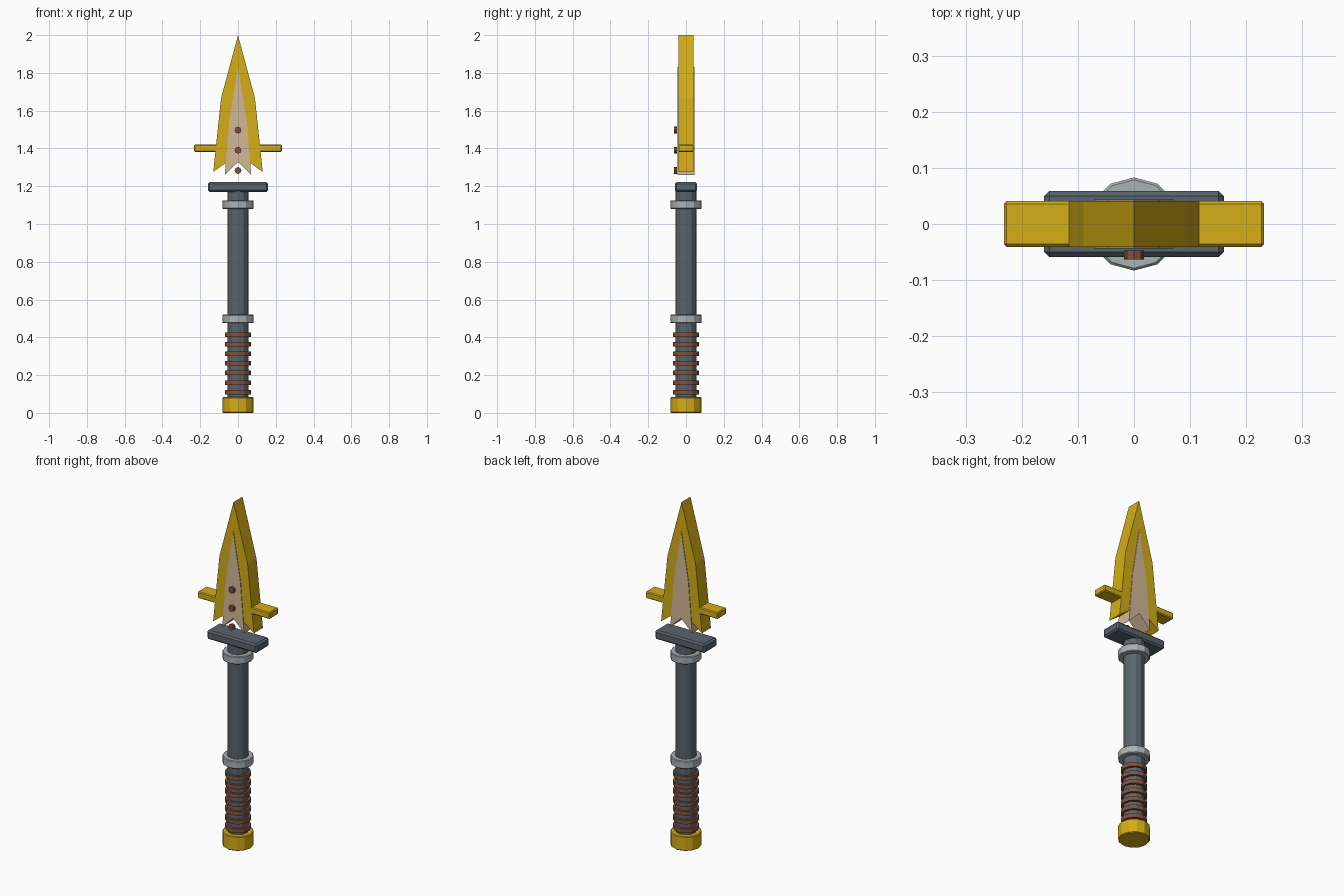
import bpy, bmesh, math

if "Cube" in bpy.data.objects:
    bpy.data.objects.remove(bpy.data.objects["Cube"])

def material(name, rgb):
    m = bpy.data.materials.new(name)
    m.diffuse_color = (*rgb, 1)
    m.use_nodes = True
    m.node_tree.nodes["Principled BSDF"].inputs["Base Color"].default_value = m.diffuse_color
    return m

GOLD = material("gold", (0.66, 0.42, 0.008))
SLATE = material("slate", (0.10, 0.13, 0.155))
STEEL = material("steel", (0.40, 0.45, 0.46))
TAN = material("tan", (0.65, 0.48, 0.30))
RUST = material("rust", (0.23, 0.085, 0.045))

def bevel(ob, width):
    mod = ob.modifiers.new("bevel", 'BEVEL')
    mod.width, mod.segments = width, 1
    mod.limit_method = 'ANGLE'
    mod.angle_limit = math.radians(50)

def cylinder(name, r, z0, z1, mat, bev=0):
    bpy.ops.mesh.primitive_cylinder_add(vertices=12, radius=r, depth=z1 - z0,
                                        location=(0, 0, (z0 + z1) / 2))
    ob = bpy.context.object
    ob.name = name
    ob.data.materials.append(mat)
    if bev:
        bevel(ob, bev)
    return ob

def box(name, x0, x1, half_y, z0, z1, mat, bev):
    bpy.ops.mesh.primitive_cube_add(size=1, location=((x0 + x1) / 2, 0, (z0 + z1) / 2))
    ob = bpy.context.object
    ob.name = name
    ob.scale = (x1 - x0, 2 * half_y, z1 - z0)
    bpy.ops.object.transform_apply(location=False, rotation=False, scale=True)
    ob.data.materials.append(mat)
    bevel(ob, bev)

def plate(name, half, thick, mat):
    """Extrude a symmetric outline; half runs from the tip to the bottom notch."""
    outline = half + [(-x, z) for x, z in half[-2:0:-1]]
    bm = bmesh.new()
    face = bm.faces.new([bm.verts.new((x, -thick, z)) for x, z in outline])
    ext = bmesh.ops.extrude_face_region(bm, geom=[face])
    verts = [v for v in ext["geom"] if isinstance(v, bmesh.types.BMVert)]
    bmesh.ops.translate(bm, vec=(0, 2 * thick, 0), verts=verts)
    bmesh.ops.recalc_face_normals(bm, faces=bm.faces)
    me = bpy.data.meshes.new(name)
    bm.to_mesh(me)
    bm.free()
    ob = bpy.data.objects.new(name, me)
    bpy.context.collection.objects.link(ob)
    me.materials.append(mat)

# Handle: pommel, shaft, collars and grip rings
cylinder("pommel", 0.083, 0, 0.083, GOLD, 0.004)
cylinder("shaft", 0.056, 0.04, 1.19, SLATE)
for i, z in enumerate((0.475, 1.08)):
    cylinder(f"collar_{i}", 0.083, z, z + 0.045, STEEL, 0.004)
for i in range(7):
    z = 0.11 + i * 0.0507
    cylinder(f"grip_ring_{i}", 0.069, z - 0.012, z + 0.012, RUST)

# Plate on top of the shaft
box("top_plate", -0.16, 0.16, 0.059, 1.17, 1.222, SLATE, 0.009)

# Blade with inlay
plate("blade", [(0, 2.0), (0.09, 1.665), (0.131, 1.275), (0.07, 1.32), (0, 1.37)], 0.041, GOLD)
plate("blade_inlay", [(0, 1.83), (0.046, 1.55), (0.07, 1.26), (0, 1.328)], 0.044, TAN)

# Side prongs
for name, x0, x1 in (("prong_left", -0.232, -0.068), ("prong_right", 0.068, 0.232)):
    box(name, x0, x1, 0.041, 1.382, 1.42, GOLD, 0.005)

# Rivets on the front
for i, z in enumerate((1.283, 1.39, 1.497)):
    bpy.ops.mesh.primitive_cylinder_add(vertices=8, radius=0.018, depth=0.016,
                                        location=(0, -0.0555, z),
                                        rotation=(math.pi / 2, 0, 0))
    rivet = bpy.context.object
    rivet.name = f"rivet_{i}"
    rivet.data.materials.append(RUST)
